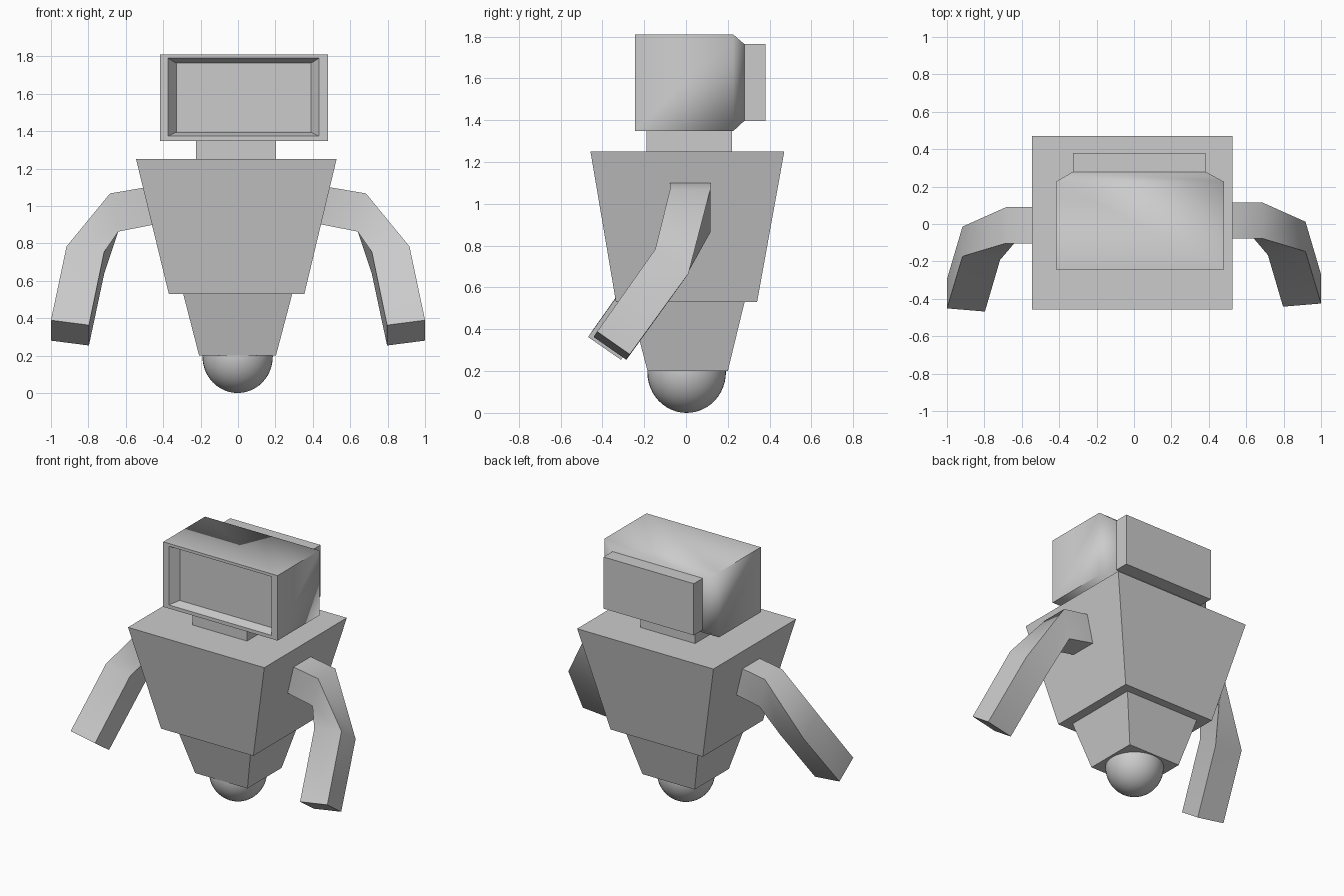
import bpy, bmesh
from math import radians

if "Cube" in bpy.data.objects:
    bpy.data.objects.remove(bpy.data.objects["Cube"])


def loft(name, rings, cap_start=True, cap_end=True):
    """Join equal-sized rings of points into one skin."""
    bm = bmesh.new()
    loops = [[bm.verts.new(p) for p in ring] for ring in rings]
    for a, b in zip(loops, loops[1:]):
        n = len(a)
        for i in range(n):
            j = (i + 1) % n
            bm.faces.new((a[i], a[j], b[j], b[i]))
    if cap_start:
        bm.faces.new(loops[0][::-1])
    if cap_end:
        bm.faces.new(loops[-1])
    bmesh.ops.recalc_face_normals(bm, faces=bm.faces)
    me = bpy.data.meshes.new(name)
    bm.to_mesh(me)
    bm.free()
    ob = bpy.data.objects.new(name, me)
    bpy.context.collection.objects.link(ob)
    return ob


def smooth(ob, angle):
    bpy.ops.object.select_all(action='DESELECT')
    ob.select_set(True)
    bpy.context.view_layer.objects.active = ob
    bpy.ops.object.shade_smooth_by_angle(angle=radians(angle))


def flat_rect(x0, x1, y0, y1, z):
    return [(x0, y0, z), (x1, y0, z), (x1, y1, z), (x0, y1, z)]


def upright_rect(x0, x1, z0, z1, y):
    return [(x0, y, z0), (x1, y, z0), (x1, y, z1), (x0, y, z1)]


# Tapered body blocks and neck
loft("torso", [flat_rect(-.37, .355, -.335, .34, .53),
               flat_rect(-.545, .527, -.457, .47, 1.25)])
loft("waist", [flat_rect(-.208, .203, -.184, .2, .2),
               flat_rect(-.293, .29, -.27, .28, .53)])
loft("neck", [flat_rect(-.225, .203, -.189, .22, 1.25),
              flat_rect(-.225, .203, -.189, .22, 1.36)])

# Rolling ball foot
bpy.ops.mesh.primitive_uv_sphere_add(segments=40, ring_count=24, radius=1, location=(-.002, .003, .195))
ball = bpy.context.object
ball.name = "ball_foot"
ball.scale = (.188, .188, .195)
smooth(ball, 40)

# Monitor head: recessed screen, shell, tapered rear
head = loft("head", [upright_rect(-.33, .39, 1.394, 1.763, -.183),
                     upright_rect(-.374, .433, 1.373, 1.79, -.243),
                     upright_rect(-.418, .481, 1.348, 1.81, -.243),
                     upright_rect(-.418, .481, 1.348, 1.81, .226),
                     upright_rect(-.327, .383, 1.397, 1.764, .279)], cap_end=False)
smooth(head, 65)
for p in head.data.polygons:
    if p.center.y < -.1:
        p.use_smooth = False
loft("head_rear_box", [upright_rect(-.327, .383, 1.397, 1.764, .279),
                       upright_rect(-.327, .383, 1.397, 1.764, .38)])

# Bent arms: rings are outer front, outer back, inner back, inner front
arm_rings = [
    [(.43, -.077, 1.11), (.43, .116, 1.11), (.40, .116, .91), (.40, -.077, .91)],
    [(.684, -.077, 1.067), (.684, .116, 1.067), (.64, .116, .863), (.64, -.077, .863)],
    [(.917, -.147, .783), (.917, .012, .667), (.716, -.01, .635), (.716, -.166, .753)],
    [(1.0, -.425, .389), (1.0, -.269, .28), (.797, -.285, .254), (.797, -.442, .363)],
]
for name, side, dy in (("right_arm", 1, 0), ("left_arm", -1, -.026)):
    arm = loft(name, [[(side * x, y + dy, z) for x, y, z in r] for r in arm_rings])
    smooth(arm, 50)
